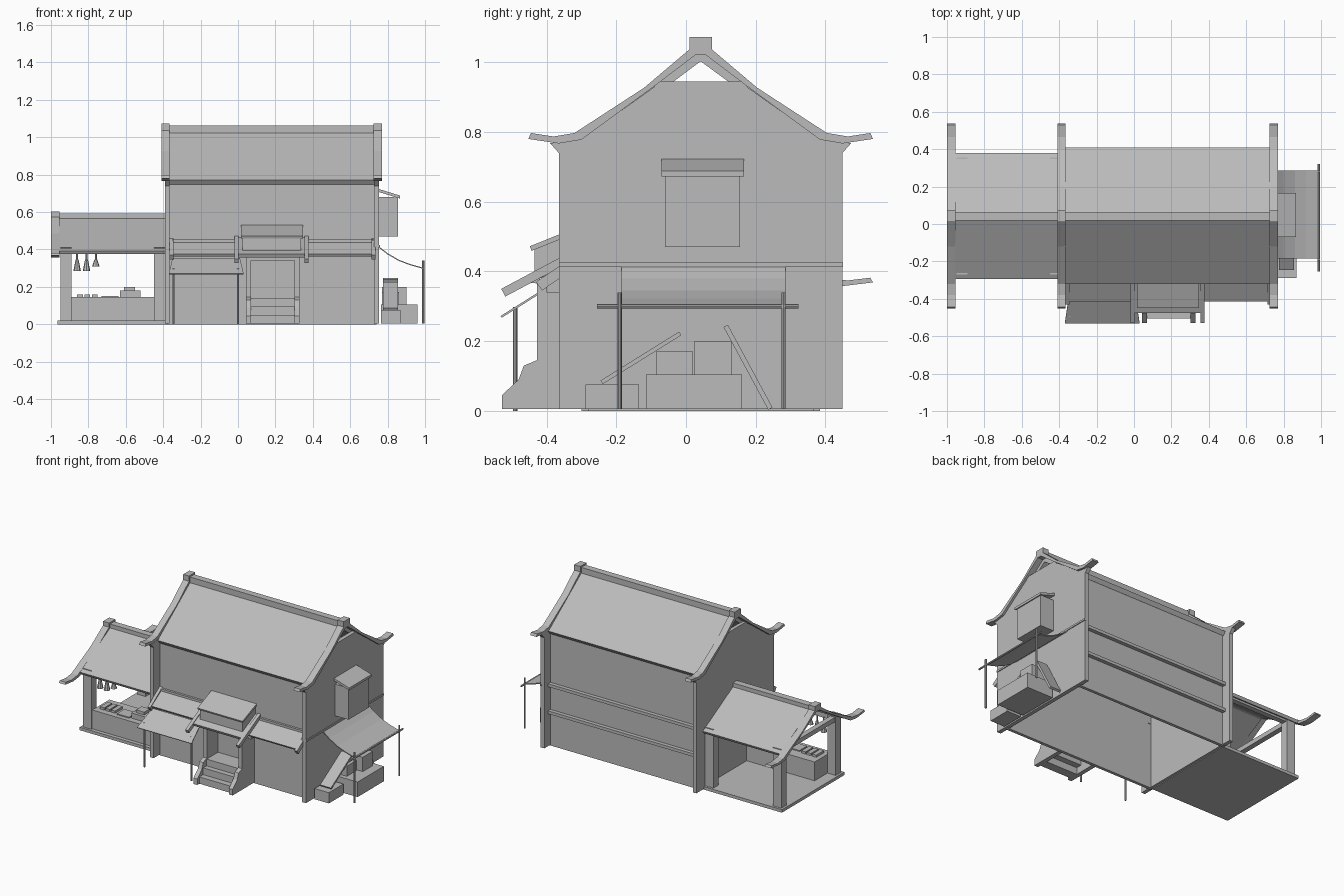
import bpy
import bmesh
from math import atan2, pi
from mathutils import Vector, Matrix

cube = bpy.data.objects.get("Cube")
if cube:
    bpy.data.objects.remove(cube)

grey = bpy.data.materials.new("plain_grey")
grey.use_nodes = True
colour = (0.5, 0.5, 0.5, 1)
grey.diffuse_color = colour
grey.node_tree.nodes["Principled BSDF"].inputs["Base Color"].default_value = colour

MID = 0.042  # y of both ridges


def finish(name, bm):
    bmesh.ops.recalc_face_normals(bm, faces=bm.faces)
    mesh = bpy.data.meshes.new(name)
    bm.to_mesh(mesh)
    bm.free()
    mesh.materials.append(grey)
    obj = bpy.data.objects.new(name, mesh)
    bpy.context.collection.objects.link(obj)
    return obj


def box(name, x, y, z):
    """Box from three (low, high) ranges."""
    bm = bmesh.new()
    bmesh.ops.create_cube(bm, size=1)
    for v in bm.verts:
        v.co = [r[0] + (c + 0.5) * (r[1] - r[0]) for c, r in zip(v.co, (x, y, z))]
    return finish(name, bm)


def prism(name, profile, x0, x1):
    """Extrude a (y, z) outline from x0 to x1."""
    bm = bmesh.new()
    face = bm.faces.new([bm.verts.new((x0, y, z)) for y, z in profile])
    new = bmesh.ops.extrude_face_region(bm, geom=[face])["geom"]
    bmesh.ops.translate(bm, vec=(x1 - x0, 0, 0),
                        verts=[v for v in new if isinstance(v, bmesh.types.BMVert)])
    return finish(name, bm)


def slab(name, top, low, x0, x1, t):
    """Sloping board whose upper surface runs between two (y, z) points."""
    a, b = Vector(top), Vector(low)
    d = (b - a).normalized()
    n = Vector((-d.y, d.x))
    if n.y > 0:
        n = -n
    return prism(name, [a, b, b + n * t, a + n * t], x0, x1)


def rod(name, a, b, r1, r2=None, sides=8):
    a, b = Vector(a), Vector(b)
    bm = bmesh.new()
    bmesh.ops.create_cone(bm, segments=sides, radius1=r1, radius2=r1 if r2 is None else r2,
                          depth=(b - a).length, cap_ends=True)
    turn = Vector((0, 0, 1)).rotation_difference(b - a).to_matrix().to_4x4()
    bmesh.ops.transform(bm, matrix=Matrix.Translation((a + b) / 2) @ turn, verts=bm.verts)
    return finish(name, bm)


def mirror_y(half):
    """Close a front half outline across the ridge line."""
    return half + [(2 * MID - y, z) for y, z in reversed(half)]


def barge(name, x0, x1, ridge, scale):
    # curved gable boards: upper edge out to the eave tip, then back underneath
    upper = [(0.01, -0.035), (-0.12, -0.145), (-0.32, -0.275), (-0.38, -0.285), (-0.445, -0.275)]
    lower = [(-0.452, -0.292), (-0.365, -0.305), (-0.30, -0.294), (-0.09, -0.14), (MID, -0.04)]
    pts = [(y, ridge + z * scale) for y, z in [(MID, -0.02)] + upper + lower]
    prism(name + "_front", pts, x0, x1)
    prism(name + "_back", [(2 * MID - y, z) for y, z in pts], x0, x1)
    box(name + "_cap", (x0, x1), (0.01, 0.075), (ridge - 0.05 * scale, ridge))


# --- Main house: hollow shell ---
box("front_wall", (-0.38, 0.74), (-0.30, -0.28), (0, 0.77))
box("back_wall", (-0.38, 0.74), (0.365, 0.385), (0, 0.77))
for z in (0.23, 0.41):
    box("back_ledge", (-0.37, 0.73), (0.385, 0.41), (z - 0.01, z + 0.01))
gable = mirror_y([(-0.365, 0.005), (-0.365, 0.74), (-0.39, 0.768), (-0.30, 0.78), (-0.09, 0.93)])
loft = mirror_y([(-0.09, 0.93), (MID, 1.035)])[:3]
for side, outer, inner in (("left", 0.755, 0.728), ("right", -0.39, -0.365)):
    step = 0.015 if inner < outer else -0.015
    prism(side + "_gable_wall", gable, inner, outer)
    prism(side + "_loft_panel", loft, inner, outer - step)
    box(side + "_tie_beam", sorted((inner, outer)), (-0.09, 0.175), (0.928, 0.945))
barge("left_gable_board", 0.725, 0.77, 1.072, 1)
barge("right_gable_board", -0.41, -0.367, 1.072, 1)

# --- Roof panels and ridges ---
for end, eave in (("front", -0.32), ("back", 2 * MID + 0.325)):
    slab(end + "_roof", (MID, 1.04), (eave, 0.77), -0.37, 0.73, 0.03)
    low = -0.295 if end == "front" else 0.38
    slab(end + "_stall_roof", (MID, 0.578), (low, 0.392), -0.957, -0.38, 0.02)
box("roof_ridge", (-0.37, 0.73), (0.02, 0.064), (1.01, 1.062))
box("stall_ridge", (-0.957, -0.38), (0.02, 0.064), (0.55, 0.592))
barge("stall_gable_board", -1.0, -0.955, 0.602, 0.8)

# --- Open side stall ---
box("stall_floor", (-0.965, -0.38), (-0.285, 0.37), (0, 0.02))
for y in (-0.27, 0.30):
    for x in (-0.95, -0.45):
        box("stall_post", (x, x + 0.06), (y, y + 0.055), (0.02, 0.41))
    box("stall_eave_beam", (-0.95, -0.39), (y + 0.01, y + 0.045), (0.375, 0.405))
box("stall_tie_beam", (-0.945, -0.91), (-0.27, 0.355), (0.375, 0.405))
box("counter", (-0.89, -0.39), (-0.26, -0.08), (0.02, 0.145))

# goods on the counter and hanging meat
for x in (-0.86, -0.82, -0.78):
    box("cutlet", (x, x + 0.03), (-0.22, -0.14), (0.145, 0.16))
box("chopping_board", (-0.73, -0.64), (-0.23, -0.15), (0.145, 0.152))
box("goods_tray", (-0.63, -0.52), (-0.22, -0.12), (0.145, 0.18))
box("goods_pile", (-0.61, -0.55), (-0.20, -0.14), (0.18, 0.198))
for x, drop in ((-0.86, 0.285), (-0.81, 0.285), (-0.76, 0.31)):
    rod("hanging_meat", (x, -0.22, drop), (x, -0.22, 0.345), 0.02, 0.008)
    rod("meat_hook", (x, -0.22, 0.34), (x, -0.22, 0.38), 0.005)

# --- Porch roofs along the front ---
for x0, x1 in ((-0.35, -0.005), (0.365, 0.725)):
    slab("porch_roof", (-0.295, 0.45), (-0.415, 0.375), x0, x1, 0.015)
    box("porch_roof_top", (x0, x1), (-0.315, -0.295), (0.43, 0.452))
for x in (-0.365, 0.715):
    slab("porch_end_board", (-0.295, 0.462), (-0.43, 0.37), x, x + 0.02, 0.03)
slab("door_roof", (-0.295, 0.465), (-0.475, 0.375), 0, 0.365, 0.02)
for x in (-0.018, 0.355):
    slab("door_roof_board", (-0.295, 0.475), (-0.53, 0.35), x, x + 0.022, 0.025)
    box("door_roof_bracket", (x, x + 0.02), (-0.40, -0.295), (0.34, 0.385))
prism("roof_box", [(-0.295, 0.39), (-0.435, 0.38), (-0.435, 0.465), (-0.295, 0.52)], 0.025, 0.338)
slab("roof_box_lid", (-0.295, 0.534), (-0.448, 0.472), 0.015, 0.347, 0.014)

# --- Doorway and steps ---
stringer = [(-0.29, 0.005), (-0.528, 0.005), (-0.528, 0.045), (-0.48, 0.09), (-0.465, 0.13),
            (-0.428, 0.145), (-0.428, 0.37), (-0.29, 0.37)]
for x in (0.042, 0.302):
    prism("doorway_side", stringer, x, x + 0.028)
box("door", (0.07, 0.302), (-0.31, -0.30), (0.14, 0.36))
box("door_lintel", (0.07, 0.302), (-0.425, -0.40), (0.34, 0.37))
for y, z in ((-0.43, 0.14), (-0.465, 0.095), (-0.505, 0.05)):
    box("step", (0.07, 0.302), (y, y + 0.06), (z - 0.045, z))
box("landing", (0.07, 0.302), (-0.38, -0.30), (0.125, 0.14))

# --- Front cloth awning ---
cloth = slab("front_awning", (-0.40, 0.355), (-0.532, 0.272), -0.37, 0.03, 0.006)
for v in cloth.data.vertices:
    if v.co.y > -0.45:
        v.co.x = -0.17 + (v.co.x + 0.17) * 0.9
for x in (-0.345, 0.0):
    rod("front_awning_pole", (x, -0.49, 0), (x, -0.49, 0.298), 0.006)

# --- Side cloth awning sagging to two poles ---
curve = [(0.755, 0.415), (0.80, 0.38), (0.86, 0.345), (0.92, 0.322), (0.988, 0.303)]
bm = bmesh.new()
rows = [[bm.verts.new((x, y, z)) for y in (-0.185, 0.285)] for x, z in curve]
for a, b in zip(rows, rows[1:]):
    bm.faces.new((a[0], b[0], b[1], a[1]))
awning = finish("side_awning", bm)
thick = awning.modifiers.new("thickness", "SOLIDIFY")
thick.thickness = 0.006
for y in (-0.19, 0.28):
    rod("side_awning_pole", (0.99, y, 0.005), (0.99, y, 0.34), 0.006)
rod("side_awning_bar", (0.988, -0.255, 0.30), (0.988, 0.322, 0.30), 0.006)
box("side_awning_rail", (0.75, 0.76), (-0.365, 0.45), (0.413, 0.425))

# --- Bay window on the gable ---
box("bay_window", (0.75, 0.855), (-0.06, 0.155), (0.47, 0.68))
lid = box("bay_window_roof", (0.75, 0.866), (-0.07, 0.166), (0.672, 0.688))
for v in lid.data.vertices:
    if v.co.x < 0.8:
        v.co.z += 0.036

# --- Crates and leaning planks ---
box("large_crate", (0.765, 0.96), (-0.115, 0.16), (0.005, 0.105))
box("small_crate", (0.765, 0.87), (-0.288, -0.135), (0.005, 0.076))
box("upper_crate_low", (0.77, 0.86), (-0.085, 0.018), (0.105, 0.172))
box("upper_crate_tall", (0.77, 0.90), (0.025, 0.13), (0.105, 0.2))
slab("front_plank", (-0.02, 0.227), (-0.245, 0.087), 0.775, 0.855, 0.012)
slab("back_plank", (0.12, 0.247), (0.248, 0.01), 0.775, 0.855, 0.014)
